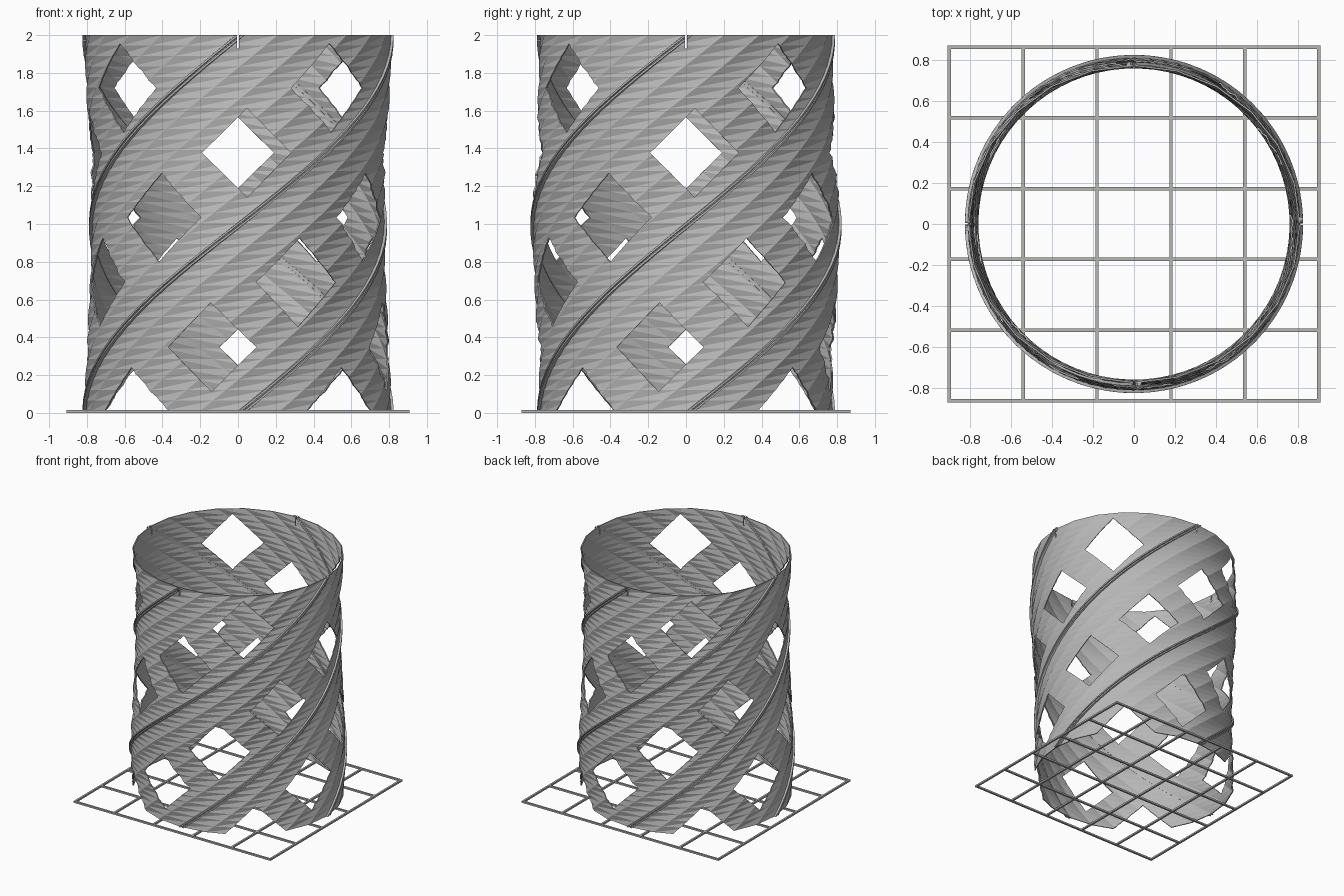
import bpy, bmesh, math
from math import sin, cos, radians, pi
from mathutils import Matrix, Vector

if "Cube" in bpy.data.objects:
    bpy.data.objects.remove(bpy.data.objects["Cube"], do_unlink=True)

SIDES, LAYERS, HEIGHT, BASE = 24, 36, 2.0, 0.01
A, B = 0.812, 0.777          # semi-axes of the twisted oval
TWIST = pi                   # half turn over the height


def material(name, rgb):
    m = bpy.data.materials.new(name)
    m.use_nodes = True
    m.diffuse_color = (*rgb, 1)
    m.node_tree.nodes["Principled BSDF"].inputs["Base Color"].default_value = (*rgb, 1)
    return m


grey = material("metal grey", (0.48, 0.48, 0.48))
warm = material("warm grey", (0.47, 0.47, 0.44))


def add_object(name, bm, mat=None):
    bmesh.ops.recalc_face_normals(bm, faces=bm.faces)
    mesh = bpy.data.meshes.new(name)
    bm.to_mesh(mesh)
    bm.free()
    ob = bpy.data.objects.new(name, mesh)
    bpy.context.collection.objects.link(ob)
    if mat:
        mesh.materials.append(mat)
    return ob


def oval(t, z, out=0.0):
    """Point on the twisted oval; t is measured along the untwisted oval."""
    p = Vector(((A + out) * cos(t), (B + out) * sin(t), z))
    return Matrix.Rotation(TWIST * z / HEIGHT, 3, 'Z') @ p


def level(j):
    return BASE + (HEIGHT - BASE) * j / LAYERS


def box(bm, centre, size, turn=Matrix()):
    bmesh.ops.create_cube(bm, size=1, matrix=turn @ Matrix.Translation(centre)
                          @ Matrix.Diagonal((*size, 1)))


# Faceted twisted shell, split along the long diagonals, inner wall offset
bm = bmesh.new()
walls = []
for out in (0.0, -0.008):
    walls.append([[bm.verts.new(oval(2 * pi * i / SIDES, level(j), out))
                   for i in range(SIDES)] for j in range(LAYERS + 1)])
for wall in walls:
    for j in range(LAYERS):
        for i in range(SIDES):
            k = (i + 1) % SIDES
            a, b, c, d = wall[j][i], wall[j][k], wall[j + 1][k], wall[j + 1][i]
            bm.faces.new((a, b, c))
            bm.faces.new((a, c, d))
for j in (0, LAYERS):
    for i in range(SIDES):
        k = (i + 1) % SIDES
        bm.faces.new((walls[0][j][i], walls[0][j][k], walls[1][j][k], walls[1][j][i]))
shell = add_object("twisted_shell", bm, grey)

# Square windows on their corner, stepping around the shell
bm = bmesh.new()
side = 0.235 * math.sqrt(2)
for k in range(6):
    for q in range(4):
        turn = Matrix.Rotation(radians(-45 + 34.6 * k + 90 * q), 4, 'Z')
        spin = (turn @ Matrix.Translation((0, -0.8, 0.005 + 0.343 * k))
                @ Matrix.Rotation(pi / 4, 4, 'Y'))
        box(bm, (0, 0, 0), (side, 0.5, side), spin)
windows = add_object("window_cutter", bm)

# Narrow slots in the top rim
bm = bmesh.new()
for q in range(4):
    box(bm, (0, -0.8, 1.98), (0.01, 0.3, 0.1), Matrix.Rotation(q * pi / 2, 4, 'Z'))
slots = add_object("slot_cutter", bm)

# Four raised double seams following the twist
ribs = []
for q in range(4):
    bm = bmesh.new()
    for shift in (-0.017, 0.017):
        rings = []
        for j in range(LAYERS + 1):
            t = q * pi / 2 + 0.015 + shift
            rings.append([bm.verts.new(oval(t + w, level(j), r)) for w, r in
                          ((-0.014, -0.012), (0.014, -0.012), (0.01, 0.012), (-0.01, 0.012))])
        for lo, hi in zip(rings, rings[1:]):
            for i in range(4):
                k = (i + 1) % 4
                bm.faces.new((lo[i], lo[k], hi[k], hi[i]))
        bm.faces.new(rings[0])
        bm.faces.new(rings[-1])
    ribs.append(add_object(f"seam_rib_{q + 1}", bm, grey))


def cut(ob, cutter):
    mod = ob.modifiers.new(cutter.name, 'BOOLEAN')
    mod.operation, mod.solver, mod.object = 'DIFFERENCE', 'EXACT', cutter
    mod.use_self = cutter is windows
    cutter.hide_render = True
    cutter.hide_viewport = True
    cutter.display_type = 'WIRE'


cut(shell, windows)
cut(shell, slots)
for rib in ribs:
    cut(rib, slots)

# Flat lattice under the shell
bm = bmesh.new()
for n in range(6):
    f = -1 + 2 * n / 5
    box(bm, (0.9 * f, 0, 0.007), (0.016, 1.74, 0.014))
    box(bm, (0, 0.862 * f, 0.007), (1.816, 0.016, 0.014))
add_object("base_lattice", bm, warm)
